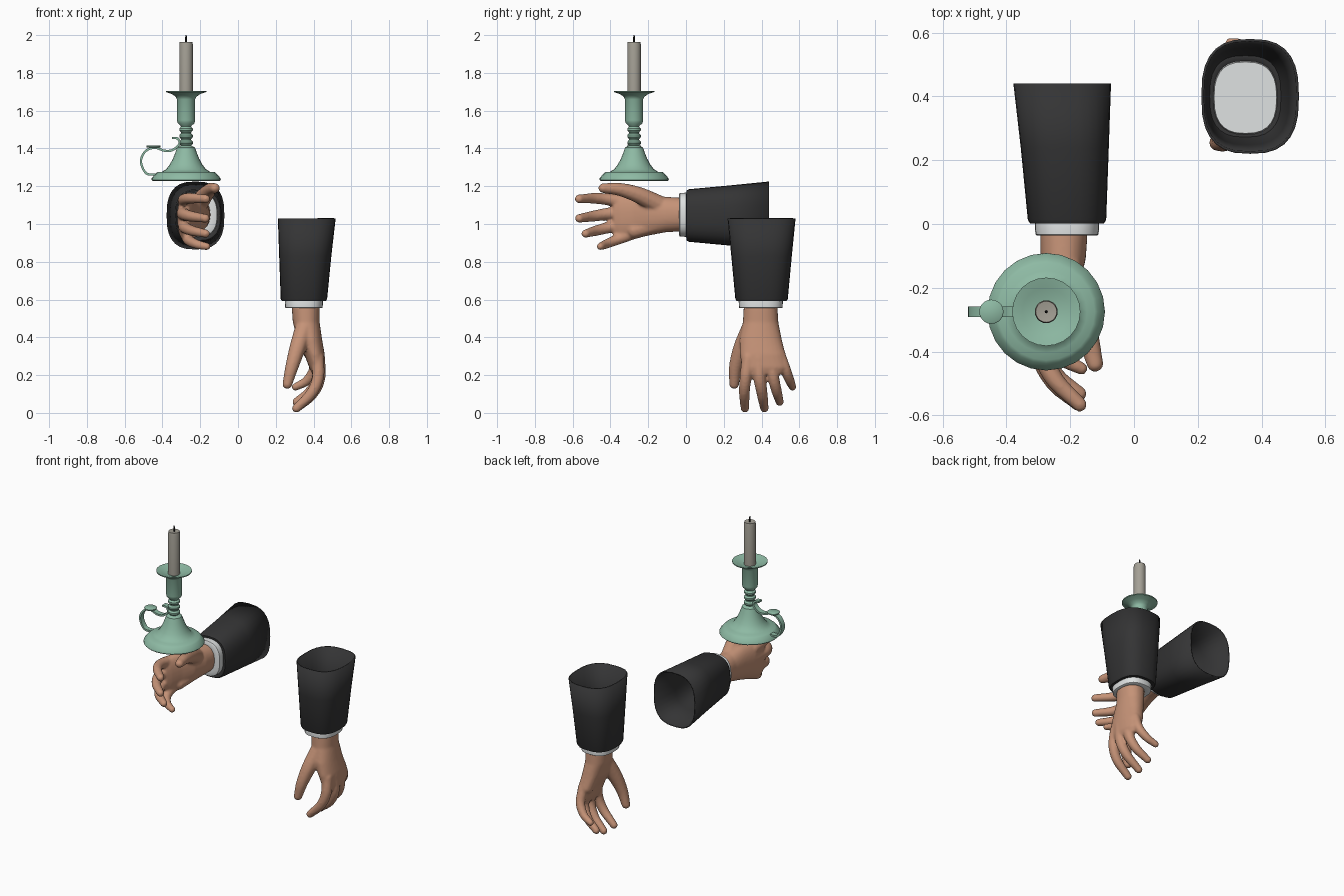
import bpy, bmesh, math
from mathutils import Vector, Matrix

cube = bpy.data.objects.get("Cube")
if cube:
    bpy.data.objects.remove(cube)


def material(name, r, g, b):
    m = bpy.data.materials.new(name)
    m.use_nodes = True
    m.diffuse_color = (r, g, b, 1)
    node = next(n for n in m.node_tree.nodes if n.type == 'BSDF_PRINCIPLED')
    node.inputs["Base Color"].default_value = (r, g, b, 1)
    node.inputs["Roughness"].default_value = 0.7
    return m


SKIN = material("skin", 0.56, 0.29, 0.185)
CLOTH = material("black cloth", 0.034, 0.034, 0.035)
LINEN = material("white linen", 0.74, 0.76, 0.76)
GREEN = material("green enamel", 0.27, 0.49, 0.37)
WAX = material("grey wax", 0.37, 0.35, 0.30)
WICK = material("dark wick", 0.01, 0.01, 0.01)


def finish(name, bm, mat, angle=40):
    bmesh.ops.recalc_face_normals(bm, faces=bm.faces)
    me = bpy.data.meshes.new(name)
    bm.to_mesh(me)
    bm.free()
    ob = bpy.data.objects.new(name, me)
    bpy.context.collection.objects.link(ob)
    me.materials.append(mat)
    bpy.ops.object.select_all(action='DESELECT')
    ob.select_set(True)
    bpy.context.view_layer.objects.active = ob
    bpy.ops.object.shade_smooth_by_angle(angle=math.radians(angle))
    return ob


def spline(points, steps):
    """Smooth path through the points."""
    pts = [Vector(p) for p in points]
    pts = [2 * pts[0] - pts[1]] + pts + [2 * pts[-1] - pts[-2]]
    out = []
    for a, b, c, d in zip(pts, pts[1:], pts[2:], pts[3:]):
        for i in range(steps):
            s = i / steps
            out.append(0.5 * (2 * b + (c - a) * s + (2 * a - 5 * b + 4 * c - d) * s * s
                              + (3 * b - a - 3 * c + d) * s ** 3))
    return out + [pts[-2]]


def skin_rings(bm, rings, caps):
    loops = [[bm.verts.new(p) for p in ring] for ring in rings]
    n = len(loops[0])
    for a, b in zip(loops, loops[1:]):
        for i in range(n):
            bm.faces.new((a[i], a[(i + 1) % n], b[(i + 1) % n], b[i]))
    if caps:
        bm.faces.new(loops[0])
        bm.faces.new(loops[-1])


# Arm space: u runs from sleeve opening to fingertips, t to the thumb, p to the palm
def hanging(u, t, p):
    return Vector((0.349 - p, 0.4 - t, 1.03 - u))


def reaching(u, t, p):
    return Vector((p - 0.21, 0.44 - u, 1.045 + t))


def section(place, u, ct, ht, cp, hp, power, n=28):
    ring = []
    for i in range(n):
        c, s = math.cos(math.tau * i / n), math.sin(math.tau * i / n)
        ring.append(place(u, ct + ht * math.copysign(abs(c) ** (2 / power), c),
                          cp + hp * math.copysign(abs(s) ** (2 / power), s)))
    return ring


def loft(bm, place, rows, power, caps):
    skin_rings(bm, [section(place, *r, power) for r in rows], caps)


SLEEVE = [(0, 0, .176, -.015, .149), (.2, 0, .156, -.007, .134),
          (.425, 0, .135, 0, .119), (.435, 0, .13, 0, .114), (.435, .003, .105, 0, .09)]
CUFF = [(.415, .004, .112, 0, .098), (.44, .004, .117, 0, .101), (.473, .004, .115, 0, .099),
        (.476, .004, .11, 0, .094), (.476, .004, .085, 0, .068)]
PALM = [(.44, .005, .086, -.01, .071), (.48, .005, .09, -.01, .074), (.55, .005, .094, -.012, .071),
        (.64, .005, .112, -.03, .066), (.72, -.005, .12, -.056, .054),
        (.79, -.014, .118, -.07, .042), (.825, -.014, .095, -.073, .028)]
DIGITS = {  # joints as u, t, p, radius
    "thumb": [(.59, .06, 0, .052), (.69, .108, .035, .045), (.79, .138, .065, .036), (.878, .145, .088, .027)],
    "index": [(.74, .07, -.072, .036), (.84, .084, -.075, .033), (.925, .091, -.04, .030), (1.006, .088, .04, .024)],
    "middle": [(.74, .015, -.078, .036), (.85, .009, -.08, .034), (.935, -.004, -.04, .030), (1.005, -.015, .038, .024)],
    "ring": [(.74, -.045, -.072, .035), (.84, -.062, -.073, .032), (.915, -.08, -.035, .029), (.972, -.096, .04, .023)],
    "little": [(.72, -.095, -.055, .033), (.8, -.126, -.055, .030), (.86, -.15, -.015, .026), (.893, -.164, .045, .021)],
    "heel": [(.6, -.05, -.01, .045), (.71, -.08, -.04, .045)],
}


def build_arm(label, place):
    bm = bmesh.new()
    loft(bm, place, SLEEVE, 2.7, False)
    sleeve = finish(label + "_sleeve", bm, CLOTH)
    sol = sleeve.modifiers.new("thickness", 'SOLIDIFY')
    sol.thickness, sol.offset = 0.008, 0

    bm = bmesh.new()
    loft(bm, place, CUFF, 2.6, True)
    finish(label + "_cuff", bm, LINEN)

    # Hand: palm and rounded digits fused into one skin
    bm = bmesh.new()
    loft(bm, place, PALM, 2.2, True)
    for joints in DIGITS.values():
        centres = spline([j[:3] for j in joints], 9)
        for i, c in enumerate(centres):
            k = min(i // 9, len(joints) - 2)
            f = i / 9 - k
            r = joints[k][3] * (1 - f) + joints[k + 1][3] * f
            bmesh.ops.create_icosphere(bm, subdivisions=2, radius=r,
                                       matrix=Matrix.Translation(place(*c)))
    hand = finish(label + "_hand", bm, SKIN, 180)
    fuse = hand.modifiers.new("fuse", 'REMESH')
    fuse.mode, fuse.voxel_size, fuse.use_smooth_shade = 'VOXEL', 0.007, True
    soft = hand.modifiers.new("soften", 'SMOOTH')
    soft.factor, soft.iterations = 0.5, 7


build_arm("hanging", hanging)
build_arm("reaching", reaching)

AXIS = Vector((-0.275, -0.275, 0))


def lathe(name, profile, mat, sides=24, centre=AXIS, angle=40):
    bm = bmesh.new()
    rings = [[centre + Vector((r * math.cos(math.tau * i / sides),
                               r * math.sin(math.tau * i / sides), z))
              for i in range(sides)] for r, z in profile]
    skin_rings(bm, rings, True)
    return finish(name, bm, mat, angle)


# Candlestick: wide foot, beaded stem, cup and drip dish
foot = [(.178, 1.228), (.184, 1.234), (.182, 1.243), (.162, 1.266), (.152, 1.274), (.128, 1.276)]
flare = [(.105, 1.29), (.086, 1.315), (.07, 1.345), (.058, 1.375), (.047, 1.405), (.034, 1.412)]
beads = []
for base in (1.415, 1.45, 1.485):
    beads += [(.027, base), (.036, base + .01), (.036, base + .02), (.027, base + .03)]
cup = [(.03, 1.52), (.045, 1.535), (.048, 1.55), (.048, 1.66), (.055, 1.674), (.075, 1.688),
       (.107, 1.699), (.107, 1.705), (.075, 1.697), (.04, 1.684)]
lathe("candlestick", foot + flare + beads + cup, GREEN)

# Ribbon handle with a curled end
path = spline([(-.425, 1.262), (-.485, 1.268), (-.514, 1.33), (-.49, 1.385), (-.44, 1.404),
               (-.39, 1.388), (-.345, 1.392), (-.31, 1.425), (-.32, 1.452), (-.35, 1.456)], 5)
bm = bmesh.new()
rings = []
for i, p in enumerate(path):
    d = (path[min(i + 1, len(path) - 1)] - path[max(i - 1, 0)]).normalized()
    n = Vector((-d.y, d.x)) * 0.006
    rings.append([Vector((p.x + s * n.x, AXIS.y + w, p.y + s * n.y))
                  for s, w in ((1, -.017), (1, .017), (-1, .017), (-1, -.017))])
skin_rings(bm, rings, True)
finish("handle", bm, GREEN)
lathe("thumb_rest", [(.034, 1.404), (.038, 1.408), (.038, 1.413), (.034, 1.416)], GREEN, 20,
      Vector((-0.447, AXIS.y, 0)))

# Candle and wick
lathe("candle", [(.036, 1.68), (.036, 1.95), (.033, 1.964), (.012, 1.961)], WAX, 20)
lathe("wick", [(.005, 1.95), (.005, 1.985), (.003, 2.0)], WICK, 8)
